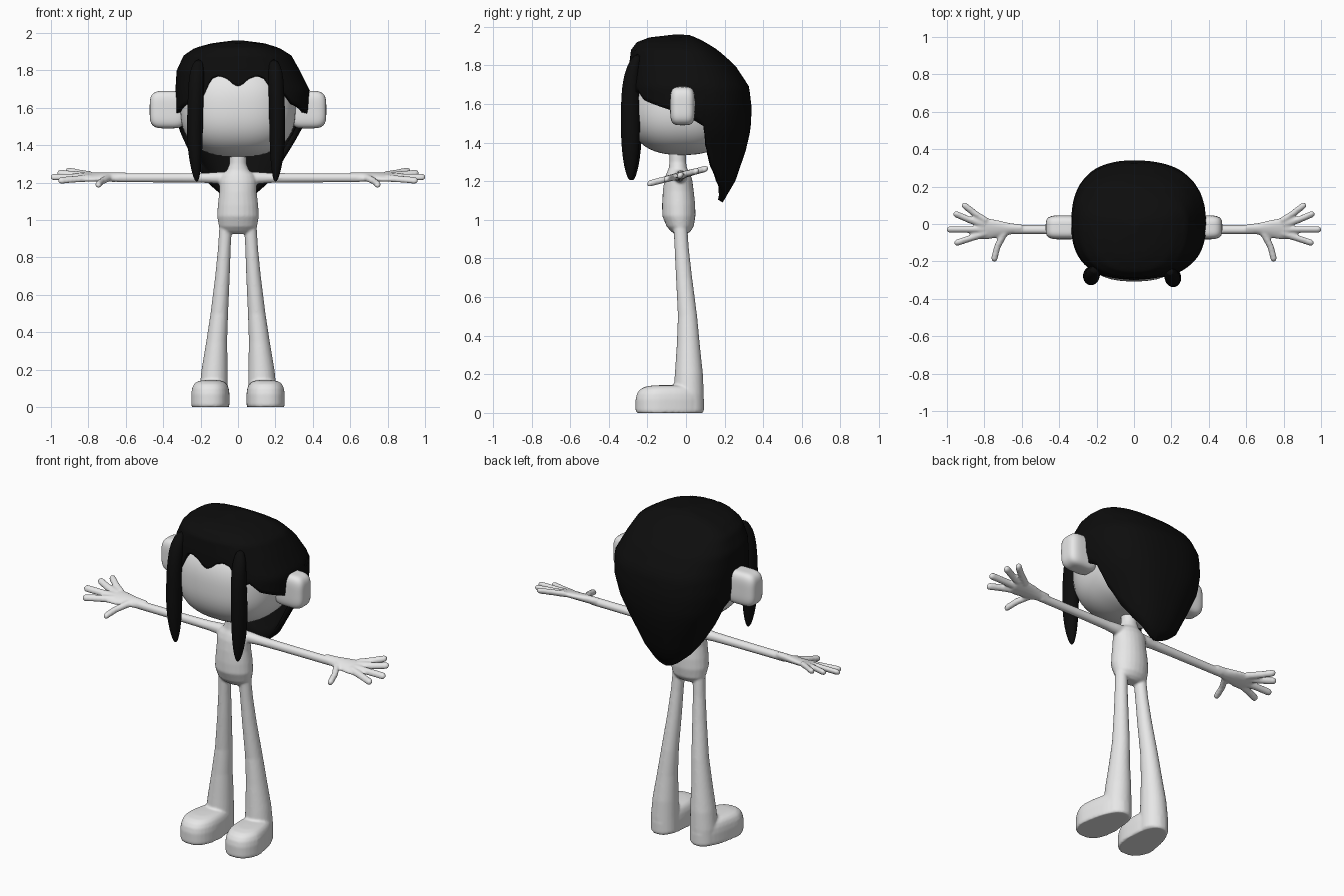
import bpy, bmesh, math
from mathutils import Vector

if "Cube" in bpy.data.objects:
    bpy.data.objects.remove(bpy.data.objects["Cube"])


def material(name, value):
    m = bpy.data.materials.new(name)
    m.diffuse_color = (value, value, value, 1)
    m.use_nodes = True
    m.node_tree.nodes["Principled BSDF"].inputs["Base Color"].default_value = m.diffuse_color
    return m


SKIN = material("light grey skin", 0.8)
HAIR = material("black hair", 0.004)


def finish(name, bm, mat):
    bmesh.ops.recalc_face_normals(bm, faces=bm.faces)
    me = bpy.data.meshes.new(name)
    bm.to_mesh(me)
    bm.free()
    ob = bpy.data.objects.new(name, me)
    bpy.context.collection.objects.link(ob)
    me.materials.append(mat)
    bpy.ops.object.select_all(action='DESELECT')
    ob.select_set(True)
    bpy.context.view_layer.objects.active = ob
    bpy.ops.object.shade_smooth_by_angle(angle=math.radians(50))
    return ob


def tube(bm, rows, cap=False, n=2.0, seg=24):
    """Loft rings (x, y, z, a, b); a rounded end is added when cap is set."""
    rows = [(Vector(r[:3]), r[3], r[4]) for r in rows]
    if cap:
        p, a, b = rows[-1]
        t = (p - rows[-2][0]).normalized()
        for k in (30, 55, 75):
            c, s = math.cos(math.radians(k)), math.sin(math.radians(k))
            rows.append((p + t * b * s, a * c, b * c))
    whole = (rows[-1][0] - rows[0][0]).normalized()
    if abs(whole.z) > 0.7:
        u, v = Vector((1, 0, 0)), Vector((0, 1, 0))
    else:
        u = Vector((0, 0, 1)).cross(whole).normalized()
        v = whole.cross(u)
    rings = []
    for p, a, b in rows:
        ring = []
        for i in range(seg):
            q = 2 * math.pi * i / seg
            c, s = math.cos(q), math.sin(q)
            r = (abs(c) ** n + abs(s) ** n) ** (-1 / n)
            ring.append(bm.verts.new(p + u * (a * c * r) + v * (b * s * r)))
        rings.append(ring)
    for lo, hi in zip(rings, rings[1:]):
        for i in range(seg):
            j = (i + 1) % seg
            bm.faces.new((lo[i], lo[j], hi[j], hi[i]))
    bm.faces.new(rings[0])
    bm.faces.new(rings[-1])
    return [v for ring in rings for v in ring]


def rounded_block(name, centre, half, n, mat):
    bm = bmesh.new()
    bmesh.ops.create_uvsphere(bm, u_segments=48, v_segments=32, radius=1)
    for v in bm.verts:
        r = sum(abs(c) ** n for c in v.co) ** (-1 / n)
        v.co = Vector([c + h * d * r for c, h, d in zip(centre, half, v.co)])
    return finish(name, bm, mat)


def lookup(table, x):
    """Linear interpolation in rows sorted by their first value."""
    if x <= table[0][0]:
        return table[0][1:]
    for lo, hi in zip(table, table[1:]):
        if x <= hi[0]:
            f = (x - lo[0]) / (hi[0] - lo[0])
            return [p + (q - p) * f for p, q in zip(lo[1:], hi[1:])]
    return table[-1][1:]


# Body: torso, legs, feet, arms and hands fused into one smooth skin
bm = bmesh.new()
tube(bm, [(0, y, z, a, b) for z, y, a, b in (
    (0.925, -0.027, 0.05, 0.03), (0.94, -0.027, 0.085, 0.05),
    (0.965, -0.03, 0.102, 0.07), (1.02, -0.037, 0.112, 0.086),
    (1.08, -0.038, 0.108, 0.086), (1.15, -0.04, 0.1, 0.08),
    (1.21, -0.04, 0.1, 0.072), (1.24, -0.04, 0.09, 0.062),
    (1.265, -0.042, 0.06, 0.048), (1.3, -0.043, 0.046, 0.043),
    (1.4, -0.043, 0.045, 0.042))])

FINGERS = (((0.79, 0.015), (0.85, 0.055), (0.905, 0.098)),
           ((0.80, -0.005), (0.88, 0.022), (0.95, 0.052)),
           ((0.80, -0.03), (0.90, -0.03), (0.985, -0.03)),
           ((0.79, -0.05), (0.87, -0.075), (0.945, -0.1)),
           ((0.69, -0.045), (0.73, -0.12), (0.747, -0.185)))
for s in (1, -1):
    # leg
    tube(bm, [(s * x, y, z, a, b) for z, x, y, a, b in (
        (0.01, 0.13, 0.012, 0.078, 0.081), (0.1, 0.13, 0.013, 0.076, 0.079),
        (0.2, 0.125, 0.015, 0.07, 0.073), (0.35, 0.114, 0.012, 0.056, 0.06),
        (0.5, 0.1, 0.008, 0.047, 0.05), (0.7, 0.083, -0.01, 0.039, 0.042),
        (0.85, 0.073, -0.022, 0.034, 0.037), (0.98, 0.065, -0.03, 0.034, 0.036))])
    # foot, wider at the toe than at the heel
    foot = tube(bm, [(s * 0.15, -0.084, z, 0.106 * k, 0.177 * k) for z, k in (
        (0, 0.97), (0.012, 1), (0.07, 1), (0.1, 0.96), (0.122, 0.87),
        (0.135, 0.73), (0.142, 0.5), (0.144, 0.2))], n=2.5, seg=40)
    for v in foot:
        heel = min(1, max(0, (v.co.y + 0.16) / 0.25))
        v.co.x = s * 0.15 + (v.co.x - s * 0.15) * (1 - 0.25 * heel) - s * 0.02 * heel
    # arm
    tube(bm, [(s * x, -0.03, 1.225, r, r) for x, r in (
        (0.03, 0.034), (0.1, 0.032), (0.17, 0.027), (0.3, 0.025), (0.5, 0.024),
        (0.64, 0.024))])
    # hand, tilted so the thumb side hangs lower
    hand = tube(bm, [(s * x, -0.026, 1.228, a, b) for x, a, b in (
        (0.6, 0.024, 0.024), (0.66, 0.03, 0.024), (0.72, 0.045, 0.022),
        (0.78, 0.056, 0.02), (0.825, 0.056, 0.018))], cap=True)
    for path in FINGERS:
        hand += tube(bm, [(s * x, y, 1.23, r, r) for (x, y), r in
                          zip(path, (0.019, 0.0175, 0.0175))], cap=True, seg=16)
    for v in hand:
        v.co.z += 0.26 * (v.co.y + 0.03)
body = finish("body", bm, SKIN)
mod = body.modifiers.new("fuse", 'REMESH')
mod.mode = 'VOXEL'
mod.voxel_size = 0.007
mod.use_smooth_shade = True
mod = body.modifiers.new("soften", 'SMOOTH')
mod.factor = 0.5
mod.iterations = 4

# Head and ears
rounded_block("head", (0, -0.02, 1.602), (0.31, 0.287, 0.266), 2.5, SKIN)
for side, s in (("right", 1), ("left", -1)):
    rounded_block(side + "_ear", (s * 0.375, -0.018, 1.59), (0.097, 0.064, 0.1), 4, SKIN)

# Hair cap: horizontal slices (height, left, right, front, back) ...
SLICES = ((1.09, 0.12, 0.12, 0.1, 0.19), (1.2, 0.19, 0.19, 0.15, 0.255),
          (1.36, 0.265, 0.275, 0.2, 0.31), (1.47, 0.315, 0.34, 0.27, 0.335),
          (1.58, 0.335, 0.38, 0.295, 0.34), (1.69, 0.335, 0.385, 0.3, 0.327),
          (1.8, 0.328, 0.33, 0.295, 0.255), (1.88, 0.29, 0.285, 0.285, 0.165),
          (1.92, 0.23, 0.22, 0.255, 0.1), (1.945, 0.14, 0.14, 0.19, 0.05),
          (1.96, 0.02, 0.02, 0.06, 0.01))
# ... and a hem height for each angle, from fringe to the point at the back
HEM = ((0, 1.715), (5, 1.725), (11, 1.755), (20, 1.772), (28, 1.755), (33, 1.68),
       (38, 1.62), (44, 1.68), (54, 1.62), (75, 1.575), (90, 1.54), (105, 1.485),
       (111, 1.37), (122, 1.27), (138, 1.19), (158, 1.125), (170, 1.1), (180, 1.09))
COLS, ROWS, TOP, POWER = 120, 26, 1.96, 2.5
bm = bmesh.new()
crown = bm.verts.new((0, -0.04, TOP))
grid = []
for i in range(COLS):
    phi = 360 * i / COLS
    hem = lookup(HEM, min(phi, 360 - phi))[0]
    sx, cy = math.sin(math.radians(phi)), -math.cos(math.radians(phi))
    column = []
    for j in range(1, ROWS + 1):
        z = TOP - (TOP - hem) * (j / ROWS) ** 1.7
        left, right, front, back = lookup(SLICES, z)
        w = right if sx > 0 else left
        d = front if cy < 0 else back
        r = ((abs(sx) / w) ** POWER + (abs(cy) / d) ** POWER) ** (-1 / POWER)
        column.append(bm.verts.new((sx * r, cy * r, z)))
    grid.append(column)
for a, b in zip(grid, grid[1:] + grid[:1]):
    bm.faces.new((crown, a[0], b[0]))
    for j in range(ROWS - 1):
        bm.faces.new((a[j], a[j + 1], b[j + 1], b[j]))
hair = finish("hair_cap", bm, HAIR)
mod = hair.modifiers.new("thickness", 'SOLIDIFY')
mod.thickness = 0.03
mod.offset = -1

# Two long locks framing the face
for side, s, dx, y in (("right", 1, 0, -0.288), ("left", -1, 0.02, -0.278)):
    bm = bmesh.new()
    tube(bm, [(s * (x + dx), y + dy, z, a, b) for z, x, dy, a, b in (
        (1.86, 0.19, 0.04, 0.02, 0.02), (1.8, 0.2, 0.015, 0.04, 0.035),
        (1.7, 0.205, 0, 0.042, 0.045), (1.58, 0.209, 0, 0.043, 0.05),
        (1.45, 0.211, 0, 0.043, 0.05), (1.36, 0.209, 0, 0.038, 0.045),
        (1.28, 0.205, 0, 0.028, 0.034), (1.22, 0.202, 0, 0.015, 0.017),
        (1.205, 0.2, 0, 0.004, 0.004))])
    lock = finish(side + "_lock", bm, HAIR)
    lock.modifiers.new("smooth", 'SUBSURF').levels = 1
